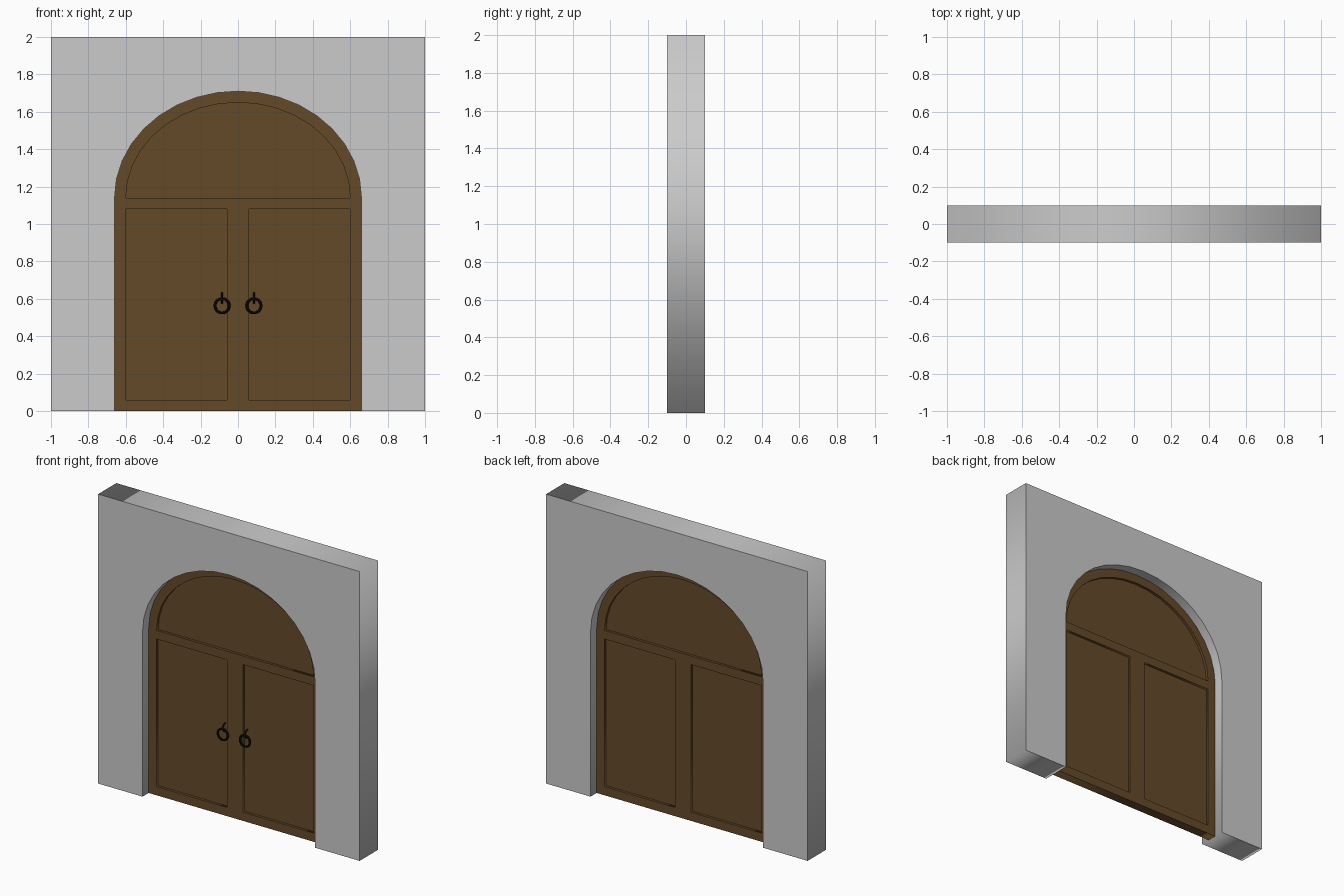
import bpy, math
from math import sin, cos, pi

if "Cube" in bpy.data.objects:
    bpy.data.objects.remove(bpy.data.objects["Cube"])


def material(name, rgb):
    m = bpy.data.materials.new(name)
    m.diffuse_color = (*rgb, 1)
    m.use_nodes = True
    m.node_tree.nodes["Principled BSDF"].inputs["Base Color"].default_value = m.diffuse_color
    return m


WOOD = material("wood", (0.13, 0.067, 0.022))
IRON = material("iron", (0.006, 0.006, 0.006))


def rect(x0, x1, z0, z1):
    return [(x0, z0), (x1, z0), (x1, z1), (x0, z1)]


def arch(offset=0.0, steps=18):
    # elliptical arc from right to left, pushed outward by offset
    pts = []
    for i in range(steps + 1):
        t = pi * i / steps
        nx, nz = cos(t) / 0.6, sin(t) / 0.51
        k = offset / math.hypot(nx, nz)
        pts.append((0.6 * cos(t) + k * nx, 1.14 + 0.51 * sin(t) + k * nz))
    return pts


def slab(name, loops, half_depth, mat=None):
    # filled outline (further loops are holes), extruded along y
    cu = bpy.data.curves.new(name, 'CURVE')
    cu.dimensions = '2D'
    cu.fill_mode = 'BOTH'
    cu.extrude = half_depth
    for pts in loops:
        s = cu.splines.new('POLY')
        s.points.add(len(pts) - 1)
        for p, (x, z) in zip(s.points, pts):
            p.co = (x, z, 0, 1)
        s.use_cyclic_u = True
    ob = bpy.data.objects.new(name, cu)
    ob.rotation_euler.x = pi / 2
    bpy.context.collection.objects.link(ob)
    bpy.ops.object.select_all(action='DESELECT')
    ob.select_set(True)
    bpy.context.view_layer.objects.active = ob
    bpy.ops.object.convert(target='MESH')
    ob = bpy.context.object
    if mat:
        ob.data.materials.append(mat)
    return ob


# Wall with arched opening
outer = arch(0.06)
slab("wall", [[(0.66, 0), (1, 0), (1, 2), (-1, 2), (-1, 0), (-0.66, 0)] + outer[::-1]], 0.1)

# Door frame with three recessed panels
left, right = rect(-0.6, -0.06, 0.06, 1.08), rect(0.06, 0.6, 0.06, 1.08)
slab("door_frame", [[(-0.66, 0), (0.66, 0)] + outer, left, right, arch()], 0.033, WOOD)
for name, loop in (("left_panel", left), ("right_panel", right), ("arch_panel", arch())):
    slab(name, [loop], 0.015, WOOD)

# Ring handles on the front, each hanging from a curved hook
for side, x in (("left", -0.085), ("right", 0.085)):
    for part, R, r, loc, rot in (
            ("ring", 0.038, 0.0075, (x, -0.045, 0.563), (pi / 2, 0, 0)),
            ("hook", 0.027, 0.005, (x, -0.018, 0.604), (0, pi / 2, 0))):
        bpy.ops.mesh.primitive_torus_add(major_radius=R, minor_radius=r, major_segments=24,
                                         minor_segments=10, location=loc, rotation=rot)
        ob = bpy.context.object
        ob.name = f"{side}_{part}"
        ob.data.materials.append(IRON)
        bpy.ops.object.shade_smooth_by_angle()
        if part == "hook":
            # keep only the half standing out from the panel
            bpy.ops.object.transform_apply(location=True, rotation=True)
            bpy.ops.object.mode_set(mode='EDIT')
            bpy.ops.mesh.select_all(action='SELECT')
            bpy.ops.mesh.bisect(plane_co=(x, -0.012, 0.604), plane_no=(0, 1, 0),
                                clear_outer=True, use_fill=True)
            bpy.ops.object.mode_set(mode='OBJECT')
